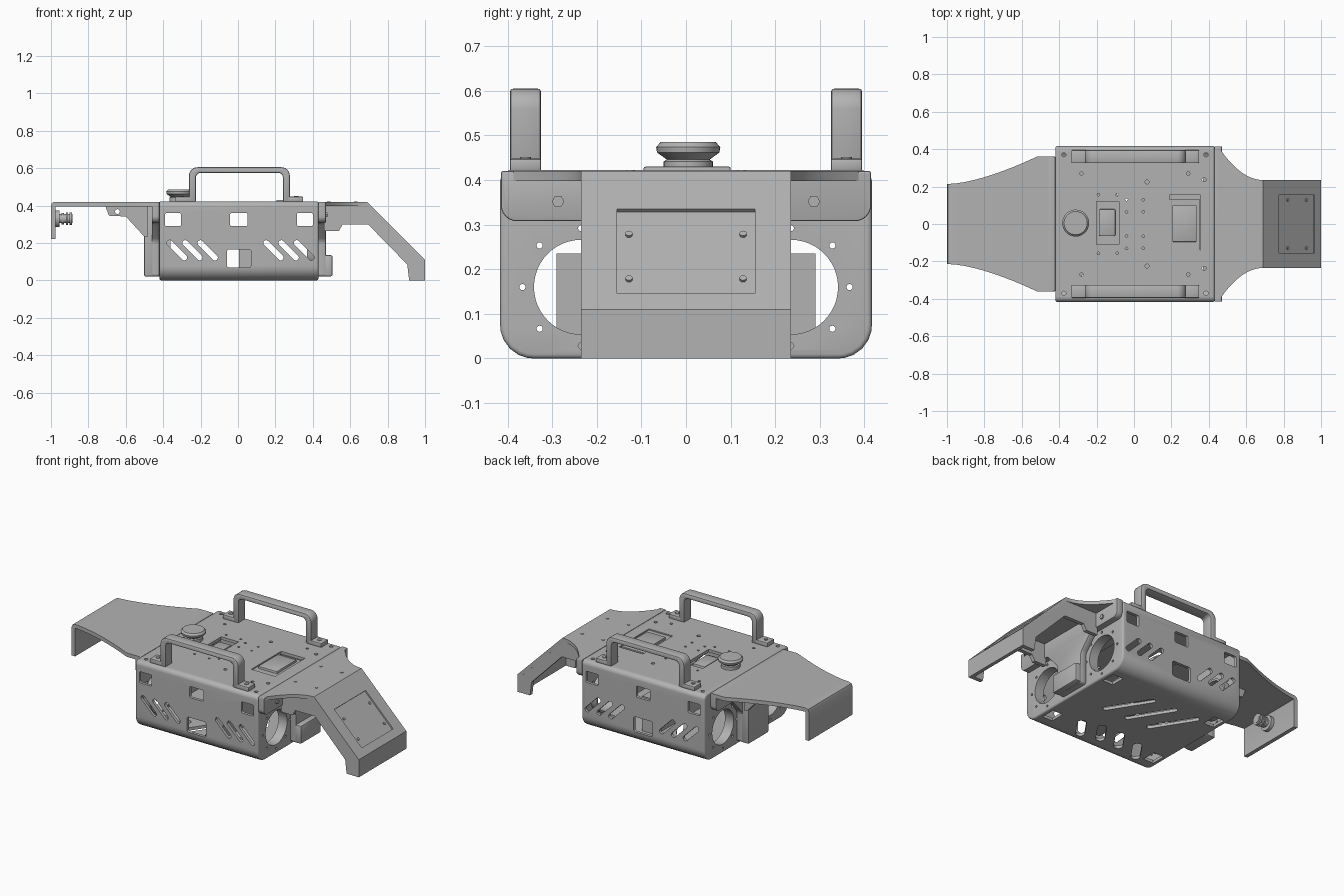
import bpy, bmesh, math
from mathutils import Vector, Matrix

if "Cube" in bpy.data.objects:
    bpy.data.objects.remove(bpy.data.objects["Cube"])

grey = bpy.data.materials.new("satin grey")
grey.use_nodes = True
grey.diffuse_color = (0.45, 0.45, 0.45, 1)
grey.node_tree.nodes["Principled BSDF"].inputs["Base Color"].default_value = (0.45, 0.45, 0.45, 1)


def make(name, bm):
    mesh = bpy.data.meshes.new(name)
    bm.to_mesh(mesh)
    bm.free()
    mesh.materials.append(grey)
    obj = bpy.data.objects.new(name, mesh)
    bpy.context.collection.objects.link(obj)
    return obj


def apply(obj, kind, **settings):
    mod = obj.modifiers.new(kind, kind)
    for key, value in settings.items():
        setattr(mod, key, value)
    bpy.context.view_layer.objects.active = obj
    bpy.ops.object.modifier_apply(modifier=mod.name)
    return obj


def bevel(obj, width, segments=2):
    return apply(obj, 'BEVEL', width=width, segments=segments, limit_method='ANGLE',
                 angle_limit=math.radians(40))


def rounded(points, steps=6):
    """Fillet a closed 2D outline given as (a, b, radius)."""
    out = []
    for i, (a, b, r) in enumerate(points):
        p = Vector((a, b))
        u = (Vector(points[i - 1][:2]) - p).normalized()
        v = (Vector(points[(i + 1) % len(points)][:2]) - p).normalized()
        if r == 0:
            out.append(p)
            continue
        half = u.angle(v) / 2
        c = p + (u + v).normalized() * r / math.sin(half)
        d = r / math.tan(half)
        for k in range(steps + 1):
            out.append(c + (p + u * d - c).lerp(p + v * d - c, k / steps).normalized() * r)
    return out


def prism(name, outline, axis, lo, hi):
    """Extrude a 2D outline along one axis."""
    place = {'x': lambda p, t: (t, p[0], p[1]), 'y': lambda p, t: (p[0], t, p[1]),
             'z': lambda p, t: (p[0], p[1], t)}[axis]
    bm = bmesh.new()
    rings = [[bm.verts.new(place(p, t)) for p in outline] for t in (lo, hi)]
    for ring in rings:
        bm.faces.new(ring)
    n = len(outline)
    for i in range(n):
        j = (i + 1) % n
        bm.faces.new((rings[0][i], rings[0][j], rings[1][j], rings[1][i]))
    bmesh.ops.recalc_face_normals(bm, faces=bm.faces)
    return make(name, bm)


def rect(a0, a1, b0, b1, r=0.0):
    return rounded([(a0, b0, r), (a1, b0, r), (a1, b1, r), (a0, b1, r)])


def box(name, x0, x1, y0, y1, z0, z1):
    return prism(name, rect(x0, x1, y0, y1), 'z', z0, z1)


def circle(a, b, r, n=16):
    return [(a + r * math.cos(2 * math.pi * k / n), b + r * math.sin(2 * math.pi * k / n)) for k in range(n)]


def slot(p, q, width):
    p, q = Vector(p), Vector(q)
    along = (q - p).normalized() * width / 2
    side = Vector((-along.y, along.x))
    corners = [p - along - side, q + along - side, q + along + side, p - along + side]
    return rounded([(c.x, c.y, width * 0.49) for c in corners])


def cut(obj, cutters):
    bm = bmesh.new()
    for c in cutters:
        bm.from_mesh(c.data)
        bpy.data.objects.remove(c)
    tool = make("cutter", bm)
    tool.hide_render = True
    apply(obj, 'BOOLEAN', operation='DIFFERENCE', solver='EXACT', object=tool)
    bpy.data.objects.remove(tool)


def sheet(name, stations, thickness):
    """Bent panel from (x, z, half width) stations."""
    bm = bmesh.new()
    rows = [(bm.verts.new((x, -w, z)), bm.verts.new((x, w, z))) for x, z, w in stations]
    for (a, b), (c, d) in zip(rows, rows[1:]):
        bm.faces.new((a, c, d, b))
    return apply(make(name, bm), 'SOLIDIFY', thickness=thickness, offset=-1, use_even_offset=True)


# Hollow case
def section(t):
    y = 0.417 - t
    return rounded([(-y, t, 0.075 - t), (y, t, 0.075 - t), (y, 0.423 - t, 0.028 - t), (-y, 0.423 - t, 0.028 - t)])


case = bevel(prism("case", section(0), 'x', -0.42, 0.43), 0.01, 3)
cut(case, [prism("c", section(0.018), 'x', -0.402, 0.412)])

# Windows and slanted vents through front and back walls
side = [rect(-0.39, -0.305, 0.29, 0.36, 0.008), rect(-0.042, 0.052, 0.29, 0.36, 0.008),
        rect(0.315, 0.4, 0.29, 0.36, 0.008), rect(-0.06, 0.07, 0.07, 0.165, 0.012)]
for start in (-0.365, 0.15):
    side += [slot((start + 0.082 * k, 0.2), (start + 0.078 + 0.082 * k, 0.122), 0.03) for k in range(3)]
cut(case, [prism("c", s, 'y', -0.5, 0.5) for s in side])

# Round ports and their screw holes through both ends
ports = []
for s in (-1, 1):
    ports.append(circle(s * 0.235, 0.16, 0.106, 48))
    for k in range(8):
        ports.append(circle(s * 0.235 + 0.132 * math.cos(k * math.pi / 4),
                            0.16 + 0.132 * math.sin(k * math.pi / 4), 0.007, 12))
cut(case, [prism("c", p, 'x', -0.5, 0.5) for p in ports])

# Top openings and screw holes
top = [rect(-0.2, -0.08, -0.11, 0.12), rect(0.19, 0.355, -0.14, 0.155)]
for s in (-1, 1):
    for x, y, r in ((-0.28, 0.27, 0.009), (0.29, 0.27, 0.009), (0.07, 0.225, 0.011), (0.375, 0.237, 0.011),
                    (-0.375, 0.37, 0.011), (0.385, 0.37, 0.011), (-0.19, 0.157, 0.007), (-0.09, 0.157, 0.007),
                    (-0.04, 0.13, 0.007), (0.05, 0.13, 0.007), (-0.04, 0.065, 0.007), (0.05, 0.065, 0.007)):
        top.append(circle(x, s * y, r, 12))
cut(case, [prism("c", t, 'z', 0.38, 0.45) for t in top])

# Floor vents
floor = [slot((0.195 - 0.158 * k, -0.01), (0.05 - 0.158 * k, 0.22), 0.035) for k in range(3)]
floor += [slot((x + 0.035, y + 0.05), (x - 0.035, y - 0.05), 0.05)
          for x, y in ((0.16, -0.265), (0.04, -0.235), (-0.09, -0.235), (-0.24, -0.265))]
floor += [rect(x - 0.035, x + 0.035, y - 0.045, y + 0.045)
          for x in (-0.36, 0.37) for y in (-0.26, 0.26)]
cut(case, [prism("c", f, 'z', -0.02, 0.03) for f in floor])

# Port collars inside the ends
for x0, x1 in ((-0.404, -0.36), (0.37, 0.414)):
    for s in (-1, 1):
        collar = prism("port_collar", circle(s * 0.235, 0.16, 0.118, 48), 'x', x0, x1)
        cut(collar, [prism("c", circle(s * 0.235, 0.16, 0.106, 48), 'x', x0 - 0.1, x1 + 0.1)])

# Inner block and recessed top trays
box("inner_block", 0.005, 0.1, -0.29, 0.29, 0.017, 0.235)
box("rocker_tray", -0.205, -0.075, -0.115, 0.125, 0.375, 0.385)
bevel(box("rocker_block", -0.185, -0.1, -0.065, 0.08, 0.38, 0.414), 0.006)
box("display_tray", 0.185, 0.36, -0.145, 0.16, 0.39, 0.4)
bevel(box("display_block", 0.205, 0.335, -0.095, 0.1, 0.395, 0.43), 0.004)
box("display_ledge", 0.191, 0.354, -0.139, 0.13, 0.398, 0.416)

# Flared push button
bm = bmesh.new()
rings = []
for r, z in ((0.055, 0.42), (0.055, 0.442), (0.048, 0.446), (0.07, 0.462), (0.072, 0.474), (0.062, 0.485)):
    rings.append([bm.verts.new((x, y, z)) for x, y in circle(-0.312, 0.005, r, 32)])
for a, b in zip(rings, rings[1:]):
    for i in range(32):
        bm.faces.new((a[i], a[(i + 1) % 32], b[(i + 1) % 32], b[i]))
bm.faces.new(rings[-1])
bm.faces.new(rings[0][::-1])
make("push_button", bm)

# Carry handles with screwed feet
handle = rounded([(-0.262, 0.42, 0), (-0.262, 0.605, 0.045), (0.277, 0.605, 0.045), (0.277, 0.42, 0),
                  (0.24, 0.42, 0), (0.24, 0.575, 0.025), (-0.225, 0.575, 0.025), (-0.225, 0.42, 0)])
for s in (-1, 1):
    y = s * 0.36
    bevel(prism("handle", handle, 'y', y - 0.035, y + 0.035), 0.007)
    for x0, x1, sx in ((-0.335, -0.245, -0.302), (0.26, 0.348, 0.312)):
        bevel(box("handle_foot", x0, x1, y - 0.035, y + 0.035, 0.42, 0.448), 0.005)
        prism("handle_screw", circle(sx, y, 0.012, 12), 'z', 0.44, 0.452)

# Sloped fairing
curve = [0.44, 0.46] + [0.46 + 0.23 * k / 10 for k in range(1, 11)]
stations = [(x, 0.42, 0.235 + 0.165 * min(1, (0.69 - x) / 0.23) ** 2) for x in curve]
sloped = sheet("sloped_fairing", stations + [(1.0, 0.11, 0.235), (1.0, 0, 0.235)], 0.022)
slope_cut = box("c", -0.134, 0.134, -0.155, 0.155, -0.009, 0.05)
slope_cut.data.transform(Matrix.Translation((0.87, 0, 0.24)) @ Matrix.Rotation(math.pi / 4, 4, 'Y'))
cut(sloped, [slope_cut])
for x in (0.485, 0.63):
    for s in (-1, 1):
        prism("fairing_screw", circle(x, s * 0.125, 0.009, 12), 'z', 0.41, 0.423)
for z in (0.178, 0.278):
    for s in (-1, 1):
        screw = prism("plate_screw", circle(0, 0, 0.008, 12), 'z', -0.004, 0.004)
        screw.data.transform(Matrix.Translation((1.1 - z, s * 0.128, z)) @ Matrix.Rotation(math.pi / 4, 4, 'Y'))
rib = [(0.46, 0.4), (0.685, 0.405), (0.985, 0.105), (0.985, 0), (0.915, 0), (0.905, 0.085),
       (0.695, 0.3), (0.56, 0.3), (0.54, 0.265), (0.46, 0.265)]
for s in (-1, 1):
    prism("sloped_fairing_rib", rib, 'y', s * 0.222 - 0.012, s * 0.222 + 0.012)


# Mounting brackets between case and fairings
def bracket(name, x0, x1, w):
    half = [(0.1, 0.02, 0.015), (0.1, 0.21, 0.05), (0.19, 0.308, 0.03), (w, 0.308, 0.035), (w, 0.42, 0.005)]
    mirrored = [(-y, z, r) for y, z, r in reversed(half)]
    bevel(prism(name, rounded(half + mirrored), 'x', x0, x1), 0.004)


bracket("left_bracket", 0.43, 0.47, 0.415)
bracket("right_bracket", -0.46, -0.42, 0.36)
bevel(box("left_bracket_tab", 0.46, 0.505, -0.1, 0.1, 0.022, 0.135), 0.008)
bevel(box("right_bracket_post", -0.502, -0.45, -0.1, 0.1, 0.022, 0.4), 0.006)
for s in (-1, 1):
    prism("bracket_bolt", circle(s * 0.287, 0.352, 0.014, 6), 'x', 0.46, 0.478)

# Flat fairing with down-turned lip
stations = [(-1, 0.22, 0.215), (-1, 0.4, 0.215), (-0.994, 0.414, 0.215), (-0.98, 0.42, 0.215)]
stations += [(-0.98 + 0.46 * k / 14, 0.42, 0.215 + 0.145 * (k / 14) ** 1.5) for k in range(1, 15)]
sheet("flat_fairing", stations + [(-0.43, 0.42, 0.36)], 0.024)
gusset = rounded([(-0.71, 0.4, 0), (-0.69, 0.345, 0.01), (-0.6, 0.342, 0.01), (-0.502, 0.235, 0.01),
                  (-0.48, 0.235, 0), (-0.48, 0.4, 0)])
for s in (-1, 1):
    plate = prism("fairing_gusset", gusset, 'y', s * 0.1 - 0.015, s * 0.1 + 0.015)
    cut(plate, [prism("c", circle(-0.645, 0.368, 0.013), 'y', -0.3, 0.3)])

# Threaded connector behind the lip
for x0, x1, r in ((-0.98, -0.955, 0.045), (-0.96, -0.885, 0.024), (-0.945, -0.93, 0.03),
                  (-0.92, -0.908, 0.034), (-0.9, -0.888, 0.034)):
    prism("connector", circle(0, 0.33, r, 20), 'x', x0, x1)

# Smooth rounded surfaces, keep crisp edges
bpy.ops.object.select_all(action='DESELECT')
for obj in bpy.context.scene.objects:
    if obj.type == 'MESH' and grey.name in obj.data.materials:
        obj.select_set(True)
        bpy.context.view_layer.objects.active = obj
bpy.ops.object.shade_smooth_by_angle(angle=math.radians(32))
